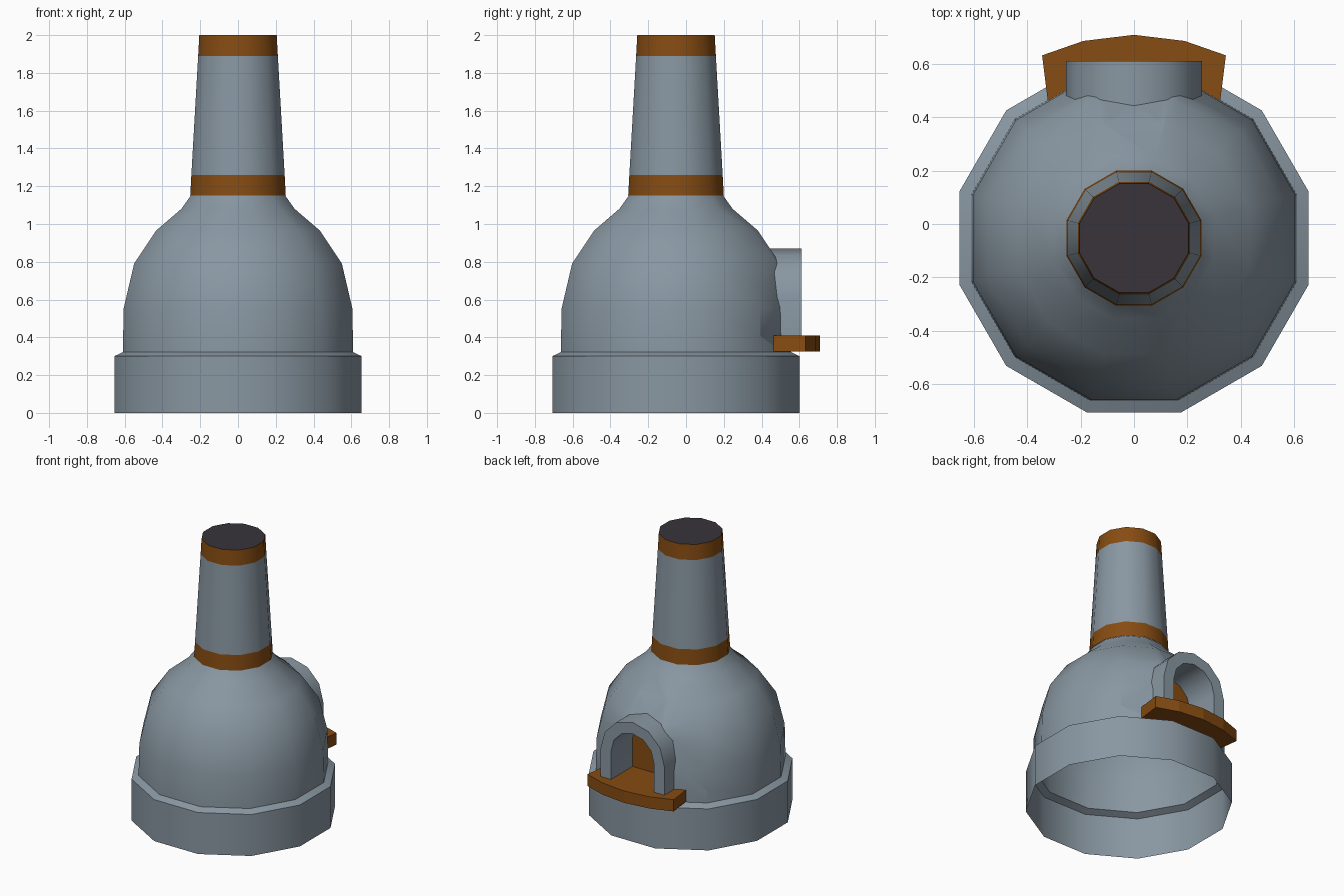
import bpy, bmesh, math
from mathutils import Vector

CUBE = bpy.data.objects.get("Cube")
if CUBE:
    bpy.data.objects.remove(CUBE, do_unlink=True)

SIDES = 12
AXIS_Y = -0.053


def material(name, color):
    m = bpy.data.materials.new(name)
    m.use_nodes = True
    m.diffuse_color = (*color, 1)
    m.node_tree.nodes["Principled BSDF"].inputs["Base Color"].default_value = (*color, 1)
    return m


STONE = material("blue grey stone", (0.25, 0.31, 0.36))
RUST = material("rust brown", (0.24, 0.072, 0.006))
SOOT = material("dark soot", (0.04, 0.034, 0.043))


def finish(bm, name, mats, smooth=True):
    mesh = bpy.data.meshes.new(name)
    bm.to_mesh(mesh)
    bm.free()
    for m in mats:
        mesh.materials.append(m)
    ob = bpy.data.objects.new(name, mesh)
    bpy.context.collection.objects.link(ob)
    if smooth:
        bpy.ops.object.select_all(action="DESELECT")
        ob.select_set(True)
        bpy.context.view_layer.objects.active = ob
        bpy.ops.object.shade_smooth_by_angle(angle=math.radians(40))
    return ob


def lathe(profile):
    """Open shell of flat-to-flat half widths and heights around the kiln axis."""
    bm = bmesh.new()
    rings = []
    for half, z in profile:
        r = half / math.cos(math.pi / SIDES)
        angles = [(i + 0.5) * math.tau / SIDES for i in range(SIDES)]
        rings.append([bm.verts.new((r * math.cos(a), AXIS_Y + r * math.sin(a), z)) for a in angles])
    for low, high in zip(rings, rings[1:]):
        for i in range(SIDES):
            j = (i + 1) % SIDES
            bm.faces.new((low[i], low[j], high[j], high[i]))
    return bm, rings


# Doorway outline: two posts under a half circle
FLOOR, SPRING, BACK, FRONT = 0.41, 0.615, 0.365, 0.612


def arch_points(r):
    arc = [(r * math.cos(i * math.pi / 6), SPRING + r * math.sin(i * math.pi / 6)) for i in range(7)]
    return [(r, FLOOR)] + arc + [(-r, FLOOR)]


INNER, OUTER = arch_points(0.172), arch_points(0.255)

# Kiln body: base ring and dome, with the doorway cut through the back
bm, _ = lathe([(0.655, 0), (0.655, 0.3), (0.61, 0.322), (0.605, 0.555), (0.55, 0.79),
               (0.434, 0.965), (0.3, 1.08), (0.25, 1.15)])
planes = []
for (x0, z0), (x1, z1) in zip(INNER, INNER[1:] + INNER[:1]):
    planes.append((Vector((x0, 0, z0)), Vector((z1 - z0, 0, x0 - x1)).normalized()))


def back_faces():
    found = []
    for f in bm.faces:
        c = f.calc_center_median()
        if c.y > 0.1 and abs(c.x) < 0.42 and 0.33 < c.z < 0.96:
            found.append(f)
    return found


for co, no in planes:
    faces = back_faces()
    geom = set(faces)
    for f in faces:
        geom.update(f.edges)
        geom.update(f.verts)
    bmesh.ops.bisect_plane(bm, geom=list(geom), dist=1e-5, plane_co=co, plane_no=no)
doorway = [f for f in back_faces()
           if all((f.calc_center_median() - co).dot(no) < 0 for co, no in planes)]
bmesh.ops.delete(bm, geom=doorway, context="FACES")
finish(bm, "kiln_body", [STONE])

# Chimney with a rust band at each end and a sooty mouth
bm, rings = lathe([(0.253, 1.15), (0.247, 1.26), (0.211, 1.89), (0.205, 2.0)])
for f in bm.faces:
    z = f.calc_center_median().z
    f.material_index = 0 if 1.3 < z < 1.8 else 1
bm.faces.new(rings[-1]).material_index = 2
finish(bm, "chimney", [STONE, RUST, SOOT])

# Doorway arch: front rim, outer hood and inner tunnel
bm = bmesh.new()


def row(points, y):
    return [bm.verts.new((x, y, z)) for x, z in points]


strips = [row(OUTER, BACK), row(OUTER, FRONT), row(INNER, FRONT), row(INNER, BACK)]
for a, b in zip(strips, strips[1:]):
    for i in range(len(a) - 1):
        bm.faces.new((a[i], a[i + 1], b[i + 1], b[i]))
bmesh.ops.recalc_face_normals(bm, faces=bm.faces)
if max(bm.faces, key=lambda f: f.calc_center_median().z + f.calc_center_median().y).normal.z < 0:
    bmesh.ops.reverse_faces(bm, faces=bm.faces)
finish(bm, "doorway_arch", [STONE])

# Door panel at the back of the niche
bm = bmesh.new()
panel = bm.faces.new(row(INNER, BACK))
panel.normal_update()
if panel.normal.y < 0:
    panel.normal_flip()
finish(bm, "door_panel", [RUST], smooth=False)

# Curved doorstep
bm = bmesh.new()
half = [(0.31, 0.355), (0.345, 0.633), (0.19, 0.687)]
outline = half + [(0, 0.71)] + [(-x, y) for x, y in reversed(half)]
step = bm.faces.new([bm.verts.new((x, y, 0.325)) for x, y in outline])
top = bmesh.ops.extrude_face_region(bm, geom=[step])["geom"]
bmesh.ops.translate(bm, vec=(0, 0, FLOOR - 0.325),
                    verts=[v for v in top if isinstance(v, bmesh.types.BMVert)])
bmesh.ops.recalc_face_normals(bm, faces=bm.faces)
finish(bm, "doorstep", [RUST], smooth=False)
